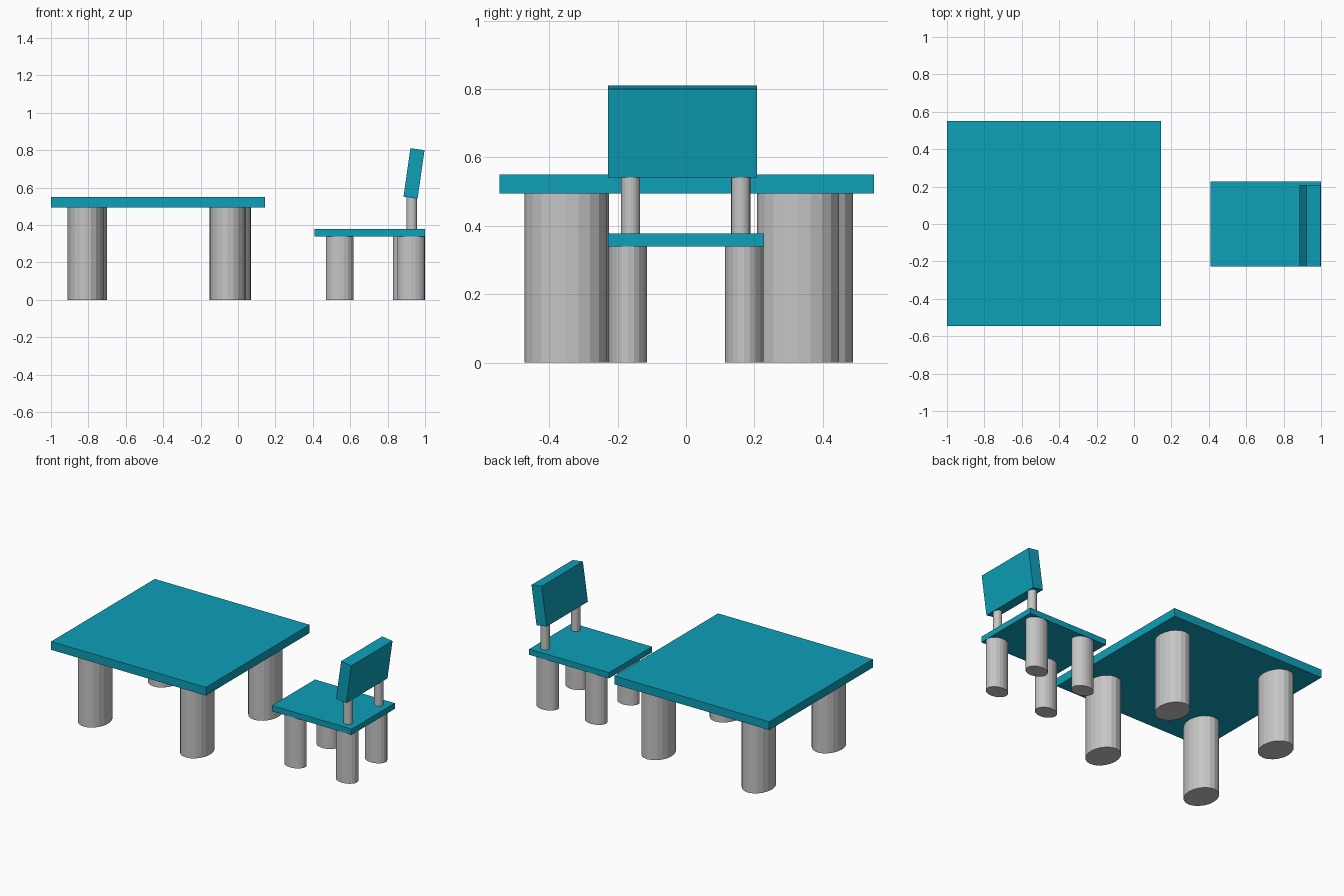
import bpy
import math

cube = bpy.data.objects.get("Cube")
if cube:
    bpy.data.objects.remove(cube, do_unlink=True)


def material(name, color):
    mat = bpy.data.materials.new(name)
    mat.use_nodes = True
    mat.diffuse_color = (*color, 1)
    mat.node_tree.nodes["Principled BSDF"].inputs["Base Color"].default_value = (*color, 1)
    return mat


teal = material("teal", (0.004, 0.35, 0.48))
grey = material("grey", (0.56, 0.56, 0.56))


def finish(name, mat, size):
    obj = bpy.context.object
    obj.name = name
    obj.scale = size
    obj.data.materials.append(mat)
    bpy.ops.object.transform_apply(location=False, rotation=False, scale=True)
    return obj


def board(name, center, size, tilt=0):
    bpy.ops.mesh.primitive_cube_add(size=1, location=center, rotation=(0, tilt, 0))
    return finish(name, teal, size)


def post(name, x, y, bottom, top, width, depth):
    """Oval faceted column between two heights."""
    bpy.ops.mesh.primitive_cylinder_add(vertices=20, radius=0.5, depth=1,
                                        location=(x, y, (bottom + top) / 2))
    return finish(name, grey, (width, depth, top - bottom))


# Table
board("table_top", (-0.4275, 0.002, 0.5225), (1.145, 1.095, 0.055))
table_legs = {
    "front_left": (-0.055, -0.352), "front_right": (-0.815, -0.345),
    "back_left": (-0.026, 0.327), "back_right": (-0.797, 0.368),
}
for place, (x, y) in table_legs.items():
    post("table_leg_" + place, x, y, 0, 0.496, 0.193, 0.24)

# Chair seat and legs
board("chair_seat", (0.705, 0, 0.359), (0.59, 0.455, 0.038))
chair_legs = {
    "front_left": (0.926, -0.17), "front_right": (0.544, -0.17),
    "back_left": (0.902, 0.17), "back_right": (0.544, 0.17),
}
for place, (x, y) in chair_legs.items():
    post("chair_leg_" + place, x, y, 0, 0.341, 0.147, 0.113)

# Chair back and its supports
for place, y in (("front", -0.162), ("back", 0.16)):
    post("backrest_support_" + place, 0.929, y, 0.377, 0.56, 0.056, 0.056)
board("backrest", (0.941, -0.01, 0.676), (0.076, 0.435, 0.262), math.radians(8.1))
